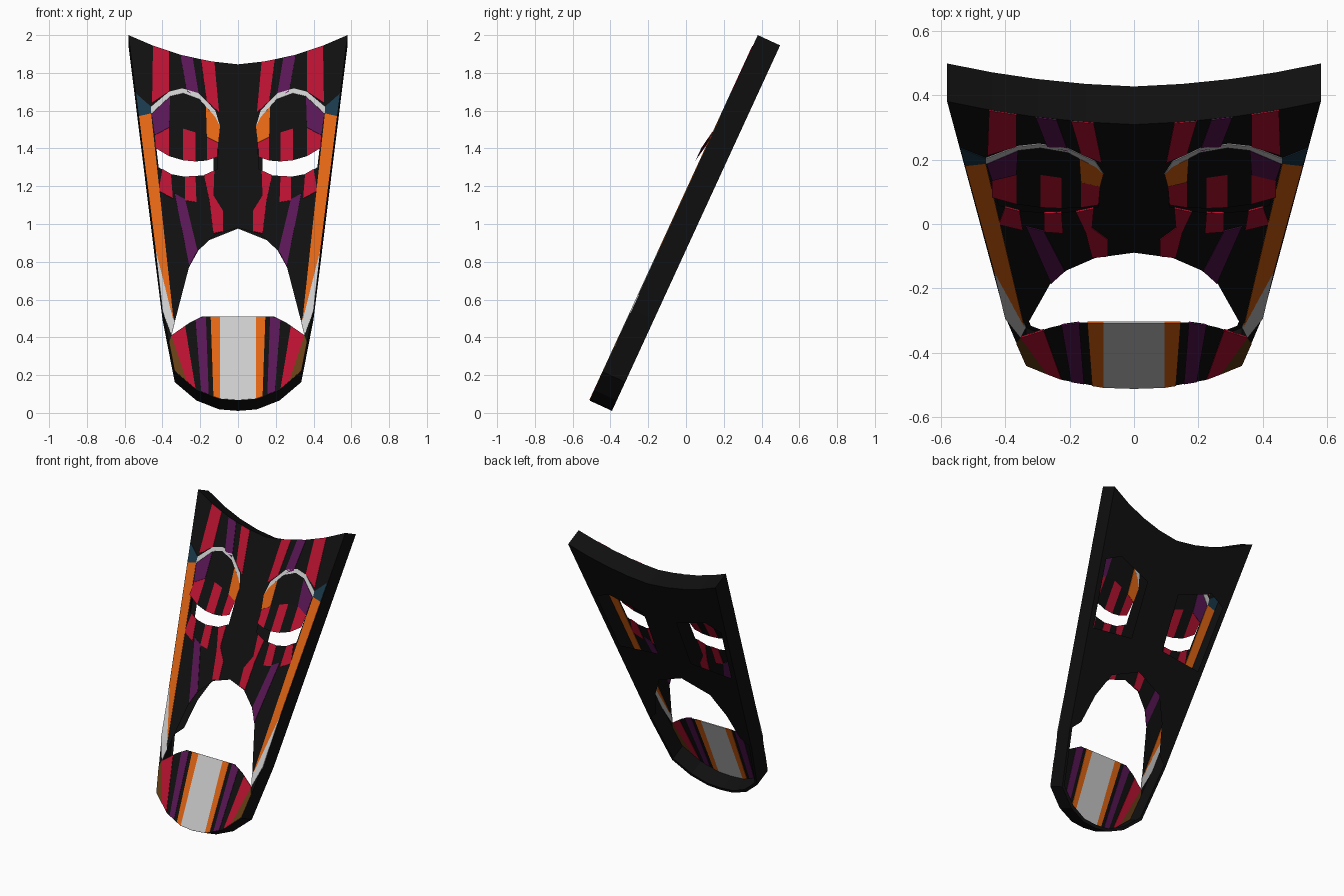
import bpy, bmesh
from mathutils import Vector

if "Cube" in bpy.data.objects:
    bpy.data.objects.remove(bpy.data.objects["Cube"])

SLOPE, THICK = 0.46, 0.13
BACK = Vector((0, 1, -SLOPE)).normalized()


def place(x, z, d=0.0):
    """Point on the leaning front plane, d units toward the back."""
    return Vector((x, -0.51 + (z - 0.065) * SLOPE, z)) + BACK * d


def mat(name, col):
    m = bpy.data.materials.new(name)
    m.diffuse_color = (*col, 1)
    m.use_nodes = True
    m.node_tree.nodes["Principled BSDF"].inputs["Base Color"].default_value = m.diffuse_color
    return m


BLACK = mat("black", (0.005, 0.005, 0.005))
RED = mat("red", (0.48, 0.006, 0.03))
ORANGE = mat("orange", (0.75, 0.13, 0.007))
PURPLE = mat("purple", (0.1, 0.008, 0.09))
WHITE = mat("pale_grey", (0.6, 0.6, 0.6))
TEAL = mat("teal", (0.01, 0.04, 0.07))
BROWN = mat("brown", (0.13, 0.05, 0.008))


def finish(name, bm, *mats):
    me = bpy.data.meshes.new(name)
    bm.to_mesh(me)
    bm.free()
    for m in mats:
        me.materials.append(m)
    ob = bpy.data.objects.new(name, me)
    bpy.context.collection.objects.link(ob)
    return ob


def mirror(pts):
    return [(-x, z) for x, z in pts]


def ring(half):
    """Close a half outline that starts and ends on the centre line."""
    return half + [(-x, z) for x, z in reversed(half) if x > 0]


def sheet(name, loops, d):
    """Flat sheet with holes: first loop is the outline."""
    bm = bmesh.new()
    for loop in loops:
        vs = [bm.verts.new((x, z, 0)) for x, z in loop]
        for i, v in enumerate(vs):
            bm.edges.new((vs[i - 1], v))
    bmesh.ops.triangle_fill(bm, edges=bm.edges[:], use_beauty=True, normal=(0, 0, 1))
    for v in bm.verts:
        v.co = place(v.co.x, v.co.y, d)
    bm.normal_update()
    bad = [f for f in bm.faces if f.normal.dot(BACK) * (1 if d > 0 else -1) < 0]
    bmesh.ops.reverse_faces(bm, faces=bad)
    return finish(name, bm, BLACK)


def patch(name, pts, m, both=True):
    """Thin coloured inlay showing on both faces of the front sheet."""
    bm = bmesh.new()
    for p in ([pts, mirror(pts)] if both else [pts]):
        a = [bm.verts.new(place(x, z, -0.003)) for x, z in p]
        b = [bm.verts.new(place(x, z, 0.003)) for x, z in p]
        bm.faces.new(a)
        bm.faces.new(b[::-1])
        for i in range(len(p)):
            bm.faces.new((a[i - 1], b[i - 1], b[i], a[i]))
    bmesh.ops.recalc_face_normals(bm, faces=bm.faces[:])
    return finish(name, bm, m)


# Outlines
outline = ring([(0, .065), (.1, .073), (.22, .12), (.335, .217), (.4, .55),
                (.58, 2.0), (.44, 1.94), (.3, 1.895), (.15, 1.862), (0, 1.845)])
mouth = ring([(0, .51), (.19, .51), (.26, .475), (.352, .41), (.33, .5), (.26, .77),
              (.21, .86), (.12, .945), (0, .98)])
lid_top = [(.44, 1.47), (.365, 1.51), (.29, 1.505), (.225, 1.485), (.165, 1.46), (.105, 1.43)]
lid_low = [(.44, 1.395), (.365, 1.35), (.29, 1.328), (.225, 1.322), (.165, 1.327), (.11, 1.345)]
eye_low = [(.11, 1.29), (.18, 1.258), (.28, 1.25), (.36, 1.265), (.42, 1.3)]
eye = lid_top + eye_low

# Front face, back plate with wider openings, and rim
sheet("front_face", [outline, mouth, eye, mirror(eye)], 0)
back_eye = [(.13, 1.2), (.44, 1.17), (.49, 1.58), (.38, 1.63), (.13, 1.55)]
back_mouth = ring([(0, .085), (.1, .093), (.21, .14), (.32, .23), (.385, .57), (.33, .62),
                   (.28, .8), (.2, .95), (0, 1.03)])
sheet("back_plate", [outline, back_mouth, back_eye, mirror(back_eye)], THICK)

bm = bmesh.new()
a = [bm.verts.new(place(x, z)) for x, z in outline]
b = [bm.verts.new(place(x, z, THICK)) for x, z in outline]
for i in range(len(a)):
    bm.faces.new((a[i - 1], b[i - 1], b[i], a[i]))
bmesh.ops.recalc_face_normals(bm, faces=bm.faces[:])
finish("rim", bm, BLACK)

# Upper eyelids, leaning forward, striped red and black
bm = bmesh.new()
for s in (1, -1):
    top = [bm.verts.new(place(s * x, z)) for x, z in lid_top]
    low = [bm.verts.new(place(s * x, z, -.022)) for x, z in lid_low]
    for i in range(5):
        q = (top[i], top[i + 1], low[i + 1], low[i])
        f = bm.faces.new(q if s < 0 else q[::-1])
        f.material_index = i % 2
bm.normal_update()
bmesh.ops.reverse_faces(bm, faces=[f for f in bm.faces if f.normal.y > 0])
finish("upper_eyelids", bm, RED, BLACK)

# Forehead stripes
patch("forehead_outer_stripe", [(.45, 1.943), (.365, 1.915), (.365, 1.7), (.455, 1.64)], RED)
patch("forehead_middle_stripe", [(.305, 1.895), (.24, 1.88), (.205, 1.67), (.27, 1.7)], PURPLE)
patch("forehead_inner_stripe", [(.195, 1.871), (.125, 1.857), (.1, 1.59), (.165, 1.65)], RED)

# Brows and eye surround
patch("brow", [(.46, 1.62), (.365, 1.7), (.295, 1.717), (.21, 1.692), (.12, 1.6), (.095, 1.515),
               (.12, 1.565), (.205, 1.66), (.29, 1.692), (.36, 1.675), (.46, 1.582)], WHITE)
patch("eye_outer_panel", [(.457, 1.582), (.36, 1.672), (.365, 1.51), (.44, 1.47)], PURPLE)
patch("eye_inner_panel", [(.17, 1.62), (.12, 1.565), (.095, 1.515), (.105, 1.43), (.165, 1.46)], ORANGE)
patch("temple_corner", [(.46, 1.62), (.54, 1.69), (.524, 1.57), (.46, 1.585)], TEAL)

# Lower lids, nose and cheeks
patch("lower_lid_outer", [(.40, 1.29), (.355, 1.264), (.345, 1.135), (.42, 1.175)], RED)
patch("lower_lid_middle", [(.28, 1.25), (.225, 1.254), (.22, 1.115), (.28, 1.125)], RED)
patch("nose_stripe", [(.18, 1.258), (.125, 1.283), (.13, 1.15), (.08, 1.07), (.08, .96),
                      (.13, .95), (.15, 1.12)], RED)
patch("cheek_stripe", [(.335, 1.16), (.28, 1.13), (.215, .86), (.257, .775)], PURPLE)
patch("side_band", [(.46, 1.585), (.524, 1.57), (.435, .86), (.34, .48)], ORANGE)
patch("jaw_side_band", [(.435, .86), (.4, .54), (.352, .41), (.335, .48)], WHITE)

# Chin stripes
patch("chin_centre", [(-.095, .51), (.095, .51), (.095, .074), (0, .067), (-.095, .074)], WHITE, False)
patch("chin_inner_stripe", [(.095, .51), (.145, .51), (.13, .086), (.095, .074)], ORANGE)
patch("chin_middle_stripe", [(.17, .51), (.225, .493), (.195, .112), (.155, .097)], PURPLE)
patch("chin_outer_stripe", [(.28, .46), (.352, .41), (.27, .165), (.225, .127)], RED)
patch("chin_edge", [(.352, .41), (.365, .37), (.335, .222), (.27, .165)], BROWN)
